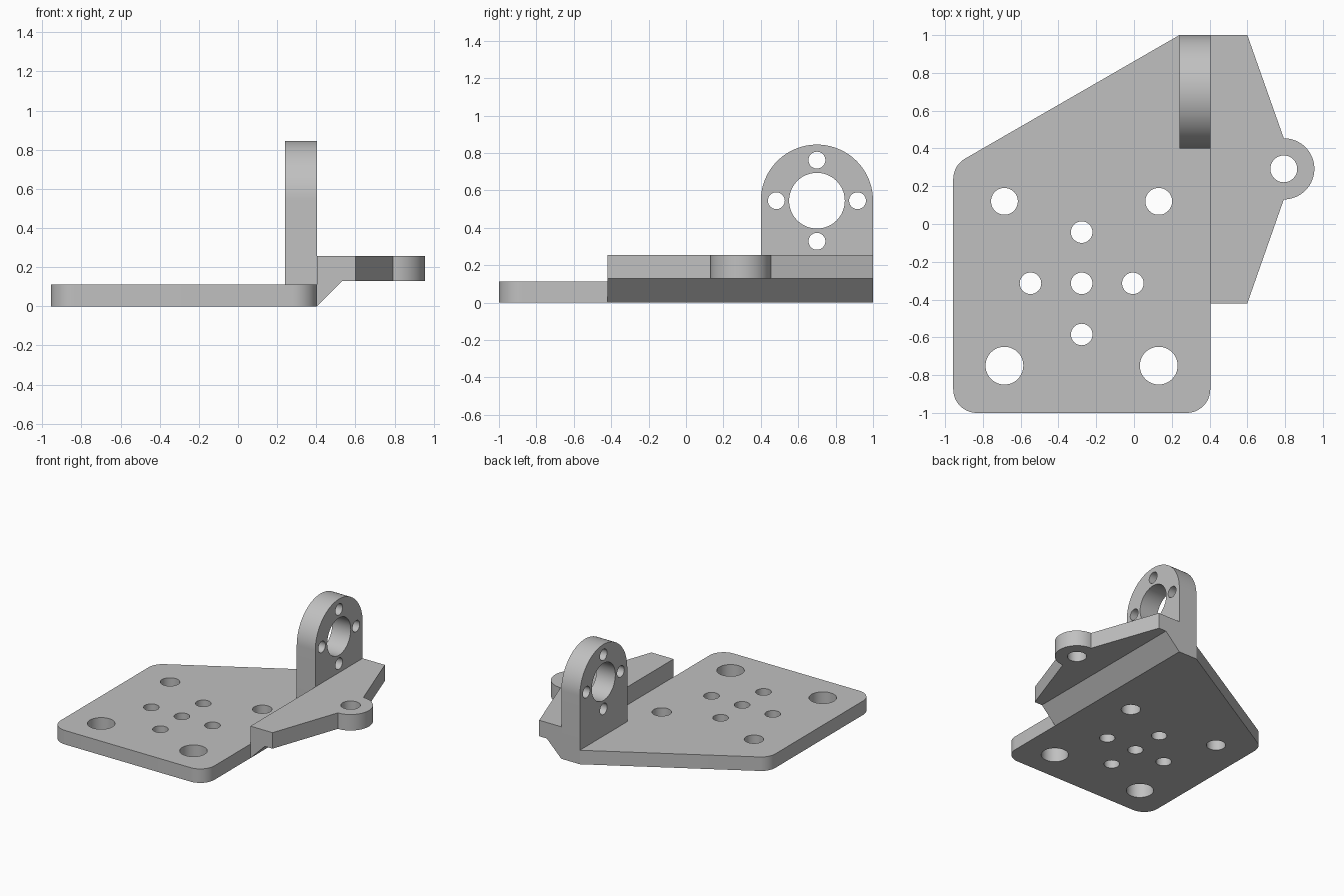
import bpy, bmesh, math
from mathutils import Vector

cube = bpy.data.objects.get("Cube")
if cube:
    bpy.data.objects.remove(cube, do_unlink=True)

grey = bpy.data.materials.new("plain_grey")
grey.use_nodes = True
grey.diffuse_color = (0.53, 0.53, 0.53, 1)
grey.node_tree.nodes["Principled BSDF"].inputs["Base Color"].default_value = (0.53, 0.53, 0.53, 1)

# Maps from (outline u, outline v, depth) to world axes
FLAT = lambda u, v, d: (u, v, d)
SIDE = lambda u, v, d: (d, u, v)
FRONT = lambda u, v, d: (u, d, v)


def arc(cx, cy, r, start, end, steps=32):
    angles = [math.radians(start + (end - start) * i / steps) for i in range(steps + 1)]
    return [(cx + r * math.cos(a), cy + r * math.sin(a)) for a in angles]


def rounded(before, corner, after, r, steps=12):
    """Points of a fillet on a corner of a counter-clockwise outline."""
    p = Vector(corner)
    a, b = (Vector(before) - p).normalized(), (Vector(after) - p).normalized()
    half = a.angle(b) / 2
    c = p + (a + b).normalized() * r / math.sin(half)
    start = p + a * r / math.tan(half) - c
    first = math.degrees(math.atan2(start.y, start.x))
    return arc(c.x, c.y, r, first, first + 180 - math.degrees(2 * half), steps)


def extrude(name, outlines, low, high, frame):
    bm = bmesh.new()
    for outline in outlines:
        bottom = [bm.verts.new(frame(u, v, low)) for u, v in outline]
        top = [bm.verts.new(frame(u, v, high)) for u, v in outline]
        bm.faces.new(bottom)
        bm.faces.new(top)
        for i in range(len(outline)):
            j = (i + 1) % len(outline)
            bm.faces.new((bottom[i], bottom[j], top[j], top[i]))
    bmesh.ops.recalc_face_normals(bm, faces=bm.faces)
    mesh = bpy.data.meshes.new(name)
    bm.to_mesh(mesh)
    bm.free()
    mesh.materials.append(grey)
    ob = bpy.data.objects.new(name, mesh)
    bpy.context.collection.objects.link(ob)
    return ob


def activate(ob):
    bpy.ops.object.select_all(action='DESELECT')
    ob.select_set(True)
    bpy.context.view_layer.objects.active = ob


def cut(ob, cutter):
    mod = ob.modifiers.new("cut", 'BOOLEAN')
    mod.operation, mod.solver, mod.object = 'DIFFERENCE', 'EXACT', cutter
    activate(ob)
    bpy.ops.object.modifier_apply(modifier=mod.name)
    bpy.data.objects.remove(cutter, do_unlink=True)


def drill(ob, holes, low, high, frame):
    circles = [arc(u, v, r, 0, 360, 48)[:-1] for u, v, r in holes]
    cut(ob, extrude("hole_cutter", circles, low, high, frame))


def cross(u, v, step, r):
    return [(u + step, v, r), (u - step, v, r), (u, v + step, r), (u, v - step, r)]


EDGE = 0.404     # right side of the plate
BACK = 0.24      # inner side of the upright
LEFT = -0.957
PLATE = 0.112    # plate thickness

# Base plate with rounded corners and a slanted rear edge
fl, fr, rr, rm, rl = (LEFT, -1), (EDGE, -1), (EDGE, 1), (BACK, 1), (LEFT, 0.31)
outline = (rounded(rl, fl, fr, 0.125) + rounded(fl, fr, rr, 0.125)
           + [rr, rm] + rounded(rm, rl, fl, 0.125))
plate = extrude("base_plate", [outline], 0, PLATE, FLAT)
holes = [(-0.277, -0.314, 0.057)] + cross(-0.277, -0.314, 0.271, 0.057)
for x in (-0.686, 0.131):
    holes += [(x, -0.75, 0.1), (x, 0.12, 0.071)]
drill(plate, holes, -0.1, 0.3, FLAT)

# Upright mount with arched top, centre bore and four bolt holes
MY, MZ, MR = 0.7, 0.545, 0.3
upright = extrude("upright_mount", [[(MY - MR, PLATE), (MY + MR, PLATE)] + arc(MY, MZ, MR, 0, 180, 48)],
                  BACK, EDGE, SIDE)
drill(upright, [(MY, MZ, 0.149)] + cross(MY, MZ, 0.217, 0.045), 0, 0.8, SIDE)

# Side wing with a rounded lug, bevelled underneath
LX, LY, LR = 0.793, 0.292, 0.162
wing = extrude("side_wing", [[(EDGE, -0.42), (0.6, -0.42)] + arc(LX, LY, LR, -90, 90)
                             + [(0.6, 1), (EDGE, 1)]], 0, 0.256, FLAT)
under = [(EDGE - 0.1, -0.1), (1.2, -0.1), (1.2, 0.128), (EDGE + 0.128, 0.128)]
cut(wing, extrude("bevel_cutter", [under], -1.5, 1.5, FRONT))
drill(wing, [(LX, LY, 0.071)], -0.1, 0.5, FLAT)

for ob in (plate, upright, wing):
    activate(ob)
    bpy.ops.object.shade_smooth_by_angle(angle=math.radians(25))
